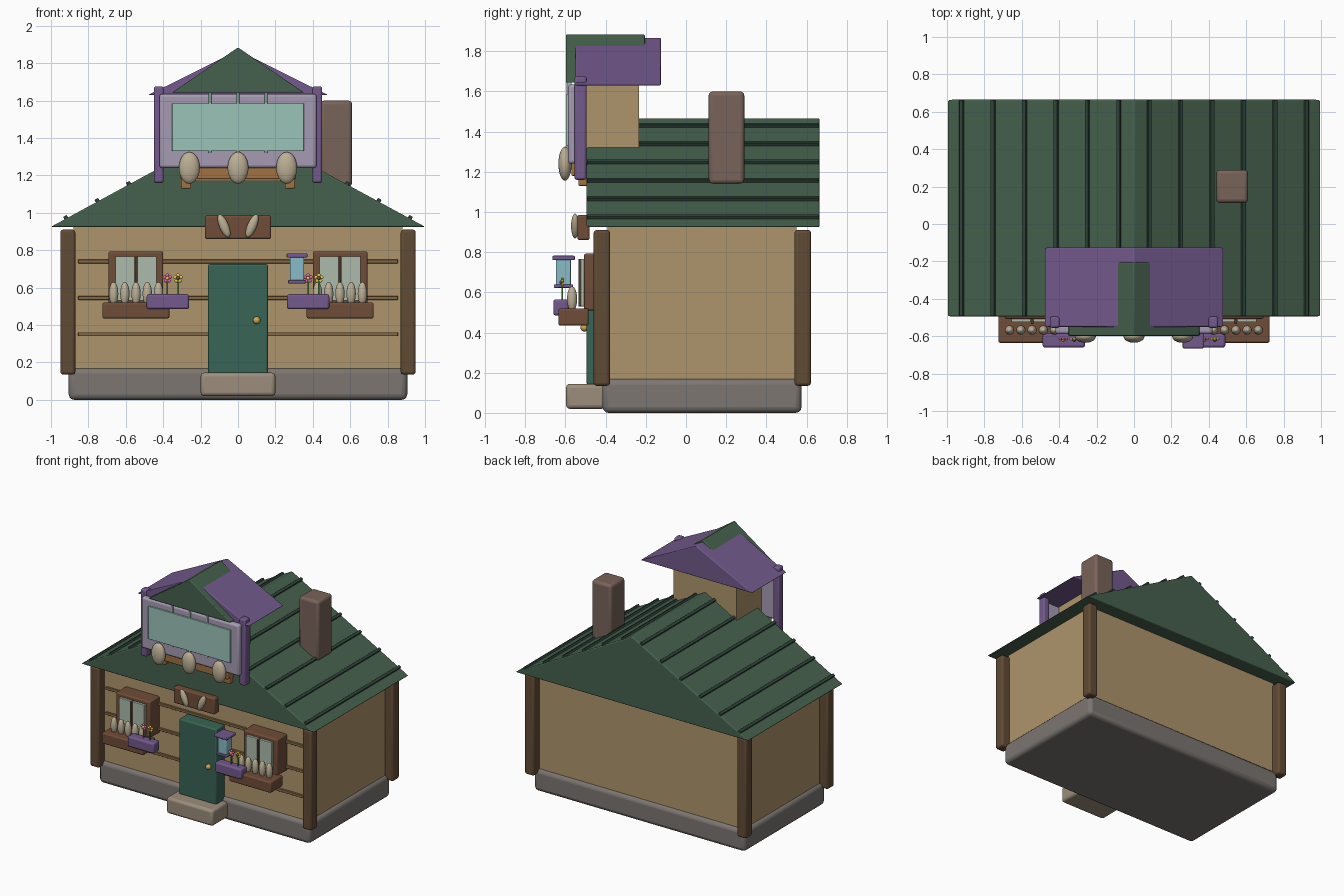
import bpy, bmesh, math
from mathutils import Matrix

if "Cube" in bpy.data.objects:
    bpy.data.objects.remove(bpy.data.objects["Cube"])

COL = dict(tan=(.42, .30, .15), plank=(.23, .14, .06), post=(.12, .07, .035), brown=(.16, .075, .04),
           stone=(.2, .18, .165), step=(.33, .27, .2), green=(.06, .12, .075), dark=(.03, .06, .045),
           door=(.04, .13, .09), purple=(.17, .1, .26), lilac=(.38, .33, .45), glass=(.33, .55, .48),
           pane=(.42, .5, .42), chimney=(.19, .125, .1), egg=(.5, .43, .3), orange=(.35, .17, .06),
           brass=(.6, .4, .1), pink=(.75, .15, .35), yellow=(.8, .6, .1), stem=(.06, .2, .05),
           lamp=(.25, .5, .58))


def mat(c):
    m = bpy.data.materials.get(c) or bpy.data.materials.new(c)
    m.diffuse_color = (*COL[c], 1)
    m.use_nodes = True
    m.node_tree.nodes["Principled BSDF"].inputs["Base Color"].default_value = m.diffuse_color
    return m


def finish(name, bm, c, bev=0, smooth=False):
    bmesh.ops.recalc_face_normals(bm, faces=bm.faces[:])
    me = bpy.data.meshes.new(name)
    bm.to_mesh(me)
    bm.free()
    ob = bpy.data.objects.new(name, me)
    bpy.context.collection.objects.link(ob)
    me.materials.append(mat(c))
    if bev:
        b = ob.modifiers.new("bevel", 'BEVEL')
        b.width, b.segments, b.limit_method = bev, 3, 'ANGLE'
    if bev or smooth:
        bpy.ops.object.select_all(action='DESELECT')
        ob.select_set(True)
        bpy.context.view_layer.objects.active = ob
        bpy.ops.object.shade_smooth_by_angle(angle=math.radians(40))
    return ob


def box(name, x, y, z, c, bev=0.006):
    bm = bmesh.new()
    size = [b - a for a, b in (x, y, z)]
    mid = [(a + b) / 2 for a, b in (x, y, z)]
    bmesh.ops.create_cube(bm, size=1, matrix=Matrix.Translation(mid) @ Matrix.Diagonal((*size, 1)))
    return finish(name, bm, c, bev)


def mirrored(name, x, *args, **kw):
    for side, s in (("left", -1), ("right", 1)):
        box(f"{side}_{name}", sorted((s * x[0], s * x[1])), *args, **kw)


def ball(name, loc, rad, c, tilt=0, seg=20):
    bm = bmesh.new()
    m = Matrix.Translation(loc) @ Matrix.Rotation(tilt, 4, 'Y') @ Matrix.Diagonal((*rad, 1))
    bmesh.ops.create_uvsphere(bm, u_segments=seg, v_segments=seg // 2 + 2, radius=1, matrix=m)
    finish(name, bm, c, smooth=True)


def gable(name, half, y0, y1, z0, z1, c, bev):
    bm = bmesh.new()
    f = bm.faces.new([bm.verts.new(p) for p in ((-half, y0, z0), (half, y0, z0), (0, y0, z1))])
    ext = bmesh.ops.extrude_face_region(bm, geom=[f])
    bmesh.ops.translate(bm, vec=(0, y1 - y0, 0), verts=[v for v in ext["geom"] if isinstance(v, bmesh.types.BMVert)])
    finish(name, bm, c, bev)


# Main house
box("foundation", (-.905, .905), (-.415, .575), (0, .17), "stone", .03)
box("walls", (-.88, .88), (-.39, .55), (.155, .94), "tan", 0)
for y0, n in ((-.46, "front"), (.54, "back")):
    mirrored(f"{n}_corner_post", (.87, .95), (y0, y0 + .082), (.135, .91), "post", .015)
for i, z in enumerate((.35, .545, .74)):
    box(f"wall_plank_{i}", (-.855, .855), (-.405, -.38), (z - .01, z + .01), "plank", .003)
box("step", (-.2, .2), (-.597, -.4), (.02, .145), "step", .02)
box("door", (-.16, .16), (-.495, -.385), (.14, .725), "door", .01)
ball("door_knob", (.1, -.505, .425), (.02, .02, .02), "brass")

# Main roof with battens running front to back
gable("main_roof", 1, -.495, .665, .925, 1.468, "green", .008)
slope = math.atan(.543)
for s in (-1, 1):
    for i in range(6):
        x = .08 + i * .168
        ob = box(f"roof_batten_{i}", (-.011, .011), (-.493, .663), (-.012, .012), "dark", .003)
        ob.location = (s * x, 0, 1.468 - .543 * x + .004)
        ob.rotation_euler.y = s * slope
box("chimney", (.44, .61), (.113, .29), (1.14, 1.6), "chimney", .02)

# Dormer
box("dormer_body", (-.27, .27), (-.54, -.235), (1.17, 1.68), "tan", 0)
gable("dormer_roof", .48, -.55, -.125, 1.63, 1.868, "purple", .006)
gable("dormer_front_roof", .352, -.597, -.205, 1.643, 1.884, "green", .005)
mirrored("dormer_post", (.397, .45), (-.555, -.495), (1.16, 1.675), "purple", .012)
box("dormer_window_frame", (-.42, .42), (-.588, -.54), (1.24, 1.635), "lilac", .015)
box("dormer_glass", (-.352, .352), (-.598, -.57), (1.33, 1.585), "glass", .003)
for i in (-1, 0, 1):
    box(f"dormer_mullion_{i + 1}", (i * .15 - .007, i * .15 + .007), (-.594, -.57), (1.32, 1.645), "glass", .002)
    ball(f"dormer_egg_{i + 1}", (i * .26, -.602, 1.24), (.056, .033, .085), "egg")
box("dormer_sill", (-.31, .31), (-.57, -.49), (1.18, 1.245), "orange")
mirrored("sill_bracket", (.25, .305), (-.535, -.48), (1.13, 1.24), "orange")

# Plaque with two leaves
box("plaque", (-.177, .177), (-.54, -.48), (.86, .985), "brown", .01)
for s in (-1, 1):
    ball("plaque_leaf", (s * .075, -.552, .93), (.025, .02, .066), "egg", s * .4)

# Windows, planters and flowers on both sides
for side, s in (("left", -1), ("right", 1)):
    def sbox(name, x0, x1, *args):
        box(f"{side}_{name}", sorted((s * x0, s * x1)), *args)
    sbox("window_frame", .4, .692, (-.507, -.38), (.51, .793), "brown", .01)
    for x0 in (.435, .552):
        sbox("window_pane", x0, x0 + .103, (-.525, -.49), (.53, .767), "pane", .003)
    sbox("window_mullion", .538, .552, (-.535, -.5), (.53, .767), "post", .003)
    sbox("window_planter", .367, .725, (-.635, -.485), (.435, .52), "brown", .01)
    for i in range(5):
        ball(f"{side}_bulb_{i}", (s * (.425 + i * .06), -.567, .567), (.025, .025, .063), "egg", seg=16)
    sbox("flower_box", .262, .488, (-.66, -.585), (.485, .565), "purple", .012)
    xs = (-.378, -.32) if s < 0 else (.375, .432)
    for x, petal, core in zip(xs, ("pink", "yellow"), ("yellow", "brown")):
        y, z = -.615, .65
        box(f"{side}_flower_stem", (x - .004, x + .004), (y - .004, y + .004), (.55, z), "stem", 0)
        ball(f"{side}_flower_core", (x, y - .006, z), (.01, .01, .01), core, seg=10)
        for k in range(5):
            a = math.tau * k / 5 + math.pi / 2
            ball(f"{side}_petal", (x + .016 * math.cos(a), y, z + .016 * math.sin(a)), (.01, .007, .01), petal, seg=10)

# Lantern beside the door
box("lantern_glass", (.278, .354), (-.648, -.573), (.635, .765), "lamp", .006)
box("lantern_cap", (.26, .371), (-.665, -.553), (.76, .782), "purple", .006)
box("lantern_base", (.268, .364), (-.657, -.562), (.622, .64), "purple", .005)
